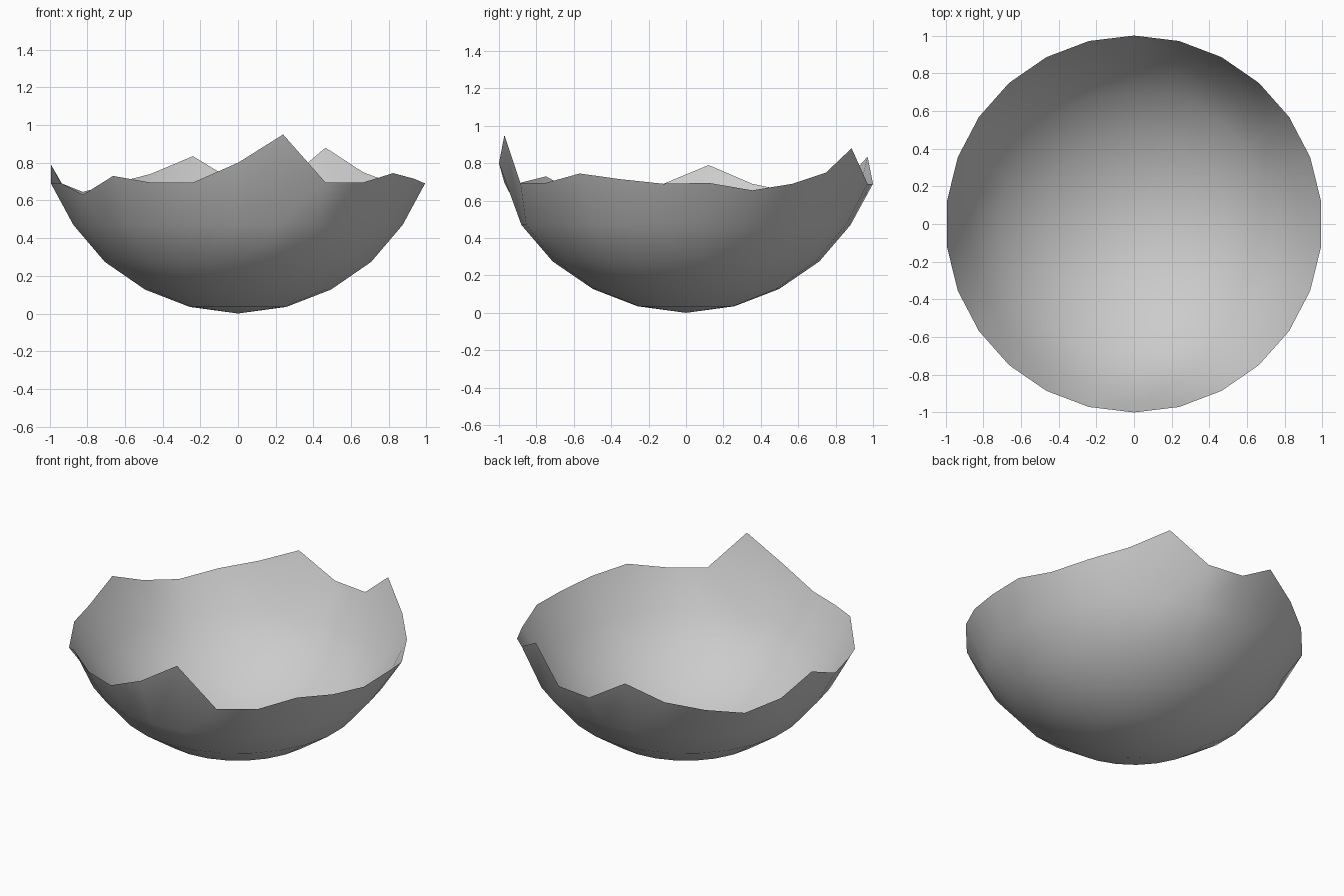
import bpy, bmesh
from math import sin, cos, pi

if "Cube" in bpy.data.objects:
    bpy.data.objects.remove(bpy.data.objects["Cube"])

SIDES = 26
# Bowl rings below the rim: radius, height
rings = [(0.258, 0.035), (0.497, 0.127), (0.712, 0.274), (0.88, 0.47)]
# Jagged rim heights, counter-clockwise from the front (0, -1)
rim = [0.80, 0.95, 0.695, 0.695, 0.745, 0.715, 0.69, 0.695, 0.655, 0.69,
       0.75, 0.88, 0.69, 0.69, 0.835, 0.74, 0.69, 0.645, 0.69, 0.79,
       0.69, 0.69, 0.63, 0.73, 0.695, 0.695]

bm = bmesh.new()


def ring(radius, heights):
    angles = [2 * pi * i / SIDES for i in range(SIDES)]
    return [bm.verts.new((radius * sin(a), -radius * cos(a), z))
            for a, z in zip(angles, heights)]


# Open, single-skinned shell
pole = bm.verts.new((0, 0, 0))
loops = [ring(r, [z] * SIDES) for r, z in rings] + [ring(1.0, rim)]
for i in range(SIDES):
    j = (i + 1) % SIDES
    bm.faces.new((pole, loops[0][j], loops[0][i]))
    for low, high in zip(loops, loops[1:]):
        bm.faces.new((low[i], low[j], high[j], high[i]))
for f in bm.faces:
    f.smooth = True
bm.normal_update()

mesh = bpy.data.meshes.new("broken_shell")
bm.to_mesh(mesh)
bm.free()
shell = bpy.data.objects.new("broken_shell", mesh)
bpy.context.collection.objects.link(shell)
